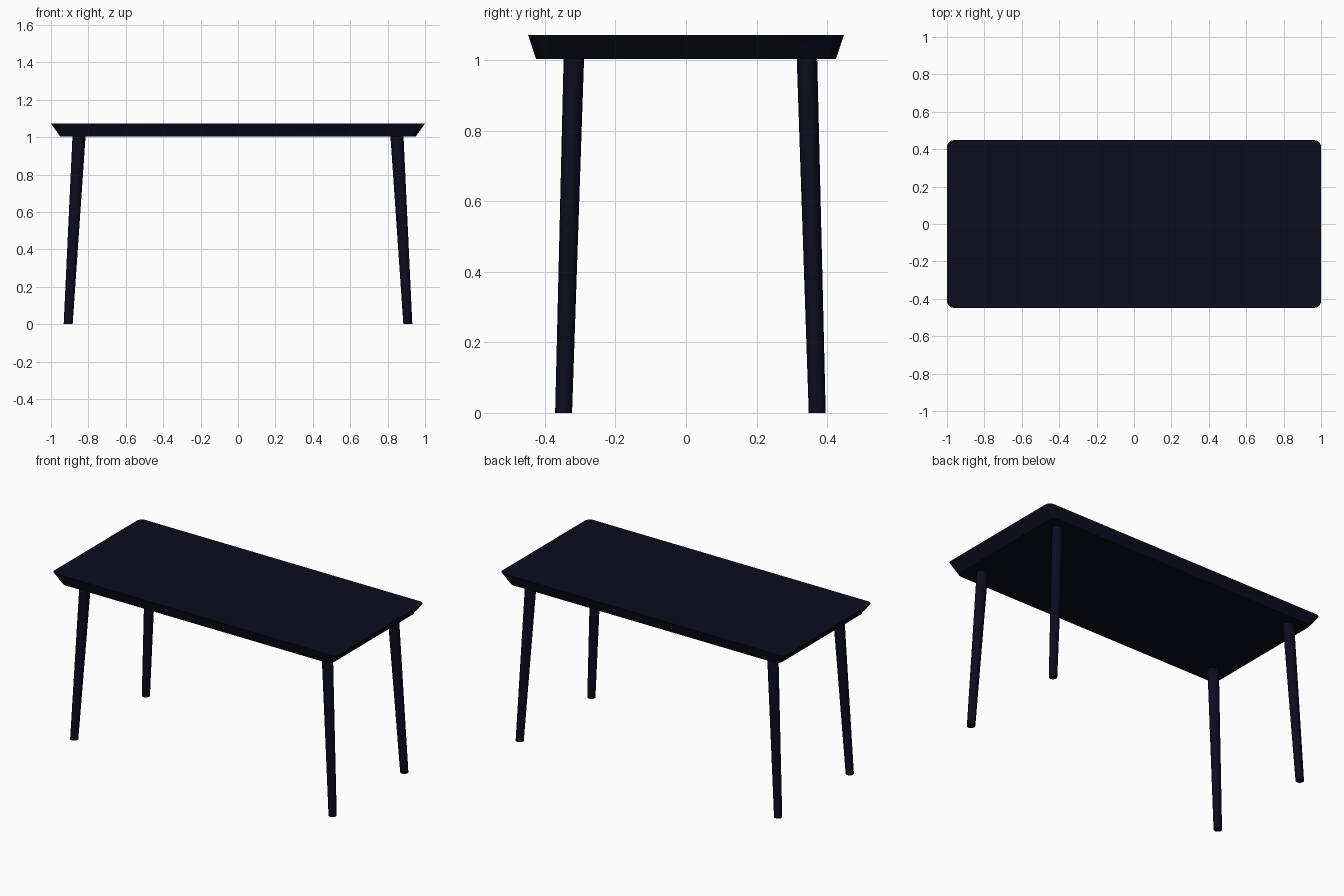
import bpy, bmesh, math

cube = bpy.data.objects.get("Cube")
if cube:
    bpy.data.objects.remove(cube, do_unlink=True)

navy = bpy.data.materials.new("dark navy")
navy.use_nodes = True
colour = (0.0035, 0.0035, 0.0125, 1)
navy.diffuse_color = colour
navy.node_tree.nodes["Principled BSDF"].inputs["Base Color"].default_value = colour


def rounded_rectangle(hx, hy, r, z, steps=5):
    points = []
    for corner, (sx, sy) in enumerate([(1, 1), (-1, 1), (-1, -1), (1, -1)]):
        for i in range(steps + 1):
            a = math.radians(90) * (corner + i / steps)
            points.append((sx * (hx - r) + r * math.cos(a),
                           sy * (hy - r) + r * math.sin(a), z))
    return points


def ellipse(cx, cy, rx, ry, z, sides=16):
    return [(cx + rx * math.cos(math.tau * i / sides),
             cy + ry * math.sin(math.tau * i / sides), z) for i in range(sides)]


def loft(name, lower, upper):
    """Closed solid between two matching outlines."""
    bm = bmesh.new()
    low = [bm.verts.new(p) for p in lower]
    high = [bm.verts.new(p) for p in upper]
    bm.faces.new(low[::-1])
    bm.faces.new(high)
    n = len(low)
    for i in range(n):
        j = (i + 1) % n
        bm.faces.new((low[i], low[j], high[j], high[i]))
    mesh = bpy.data.meshes.new(name)
    bm.to_mesh(mesh)
    bm.free()
    mesh.materials.append(navy)
    obj = bpy.data.objects.new(name, mesh)
    bpy.context.collection.objects.link(obj)
    bpy.ops.object.select_all(action="DESELECT")
    obj.select_set(True)
    bpy.context.view_layer.objects.active = obj
    bpy.ops.object.shade_smooth_by_angle(angle=math.radians(30))
    return obj


# Tabletop with undercut sloping edges
loft("tabletop",
     rounded_rectangle(0.95, 0.425, 0.035, 1.003),
     rounded_rectangle(1.0, 0.448, 0.035, 1.072))

# Four tapered, splayed legs; the back pair sits slightly further out
for side, sx in (("left", 1), ("right", -1)):
    for end, foot_y, top_y in (("front", -0.347, -0.318), ("back", 0.372, 0.343)):
        loft(f"{end}_{side}_leg",
             ellipse(sx * 0.908, foot_y, 0.024, 0.024, 0),
             ellipse(sx * 0.85, top_y, 0.035, 0.029, 1.004))
